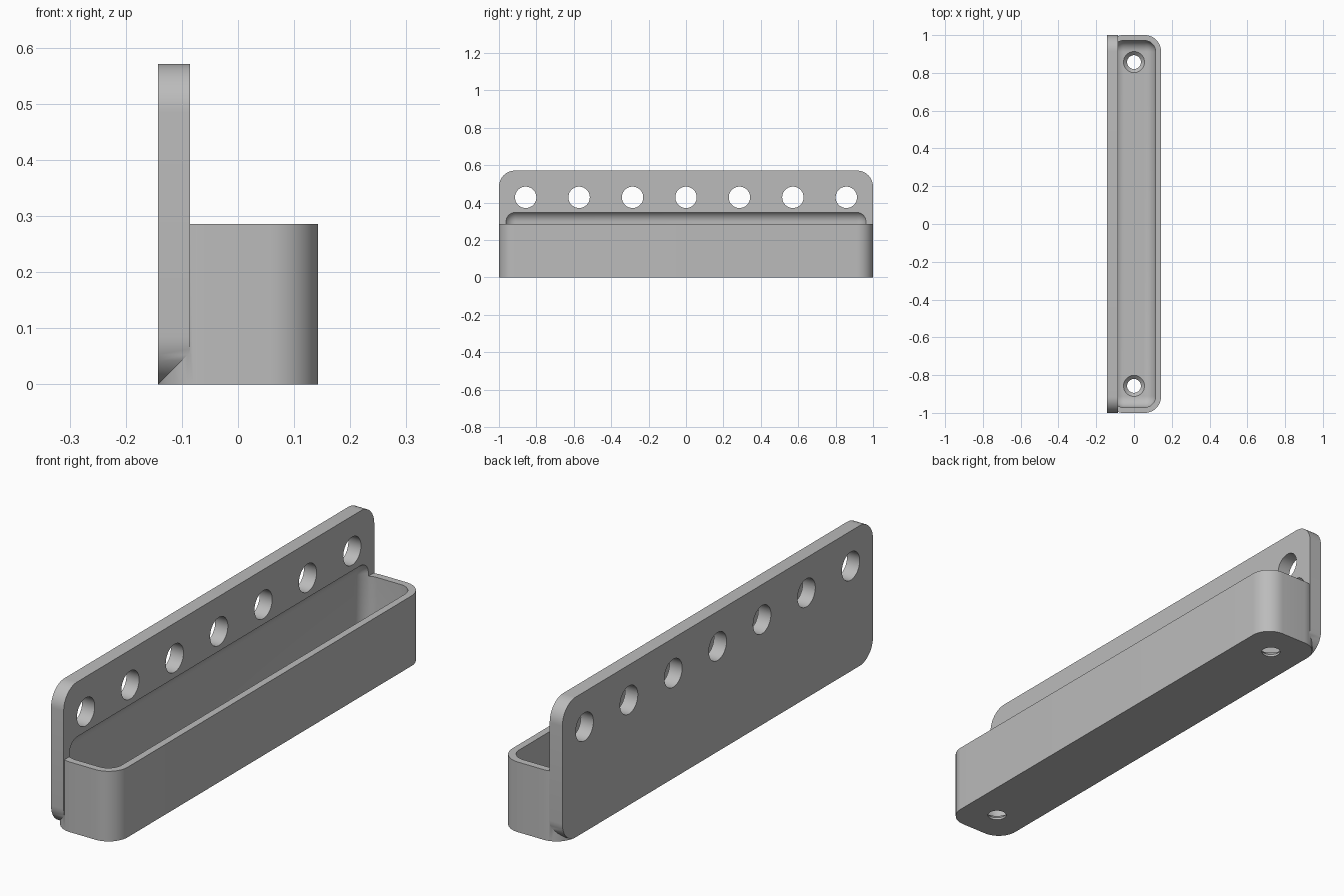
import bpy, bmesh
from math import pi
from mathutils import Matrix, Vector

cube = bpy.data.objects.get("Cube")
if cube:
    bpy.data.objects.remove(cube, do_unlink=True)

MM = 1 / 35          # design unit: the holder is 70 units long
SEG = 12

grey = bpy.data.materials.new("plain grey")
grey.use_nodes = True
grey.diffuse_color = (0.5, 0.5, 0.5, 1)
grey.node_tree.nodes["Principled BSDF"].inputs["Base Color"].default_value = (0.5, 0.5, 0.5, 1)


def add_object(name, bm):
    bmesh.ops.recalc_face_normals(bm, faces=bm.faces[:])
    mesh = bpy.data.meshes.new(name)
    bm.to_mesh(mesh)
    bm.free()
    mesh.materials.append(grey)
    obj = bpy.data.objects.new(name, mesh)
    bpy.context.collection.objects.link(obj)
    return obj


def rounded_box(name, low, high, radius, axis=None):
    """Box with the edges along one axis rounded, or all edges if axis is None."""
    low, high = Vector(low) * MM, Vector(high) * MM
    bm = bmesh.new()
    bmesh.ops.create_cube(bm, size=1)
    for v in bm.verts:
        v.co = Vector([(l + h) / 2 + c * (h - l) for l, h, c in zip(low, high, v.co)])
    edges = [e for e in bm.edges if axis is None
             or abs((e.verts[0].co - e.verts[1].co).normalized()[axis]) > 0.9]
    bmesh.ops.bevel(bm, geom=edges, offset=radius * MM, segments=SEG,
                    profile=0.5, affect='EDGES')
    return add_object(name, bm)


def round_cutter(name, centre, r_low, r_high, depth, turn=0):
    bm = bmesh.new()
    place = Matrix.Translation(Vector(centre) * MM) @ Matrix.Rotation(turn, 4, 'Y')
    bmesh.ops.create_cone(bm, cap_ends=True, segments=48, radius1=r_low * MM,
                          radius2=r_high * MM, depth=depth * MM, matrix=place)
    return add_object(name, bm)


def combine(target, other, operation):
    """Apply a boolean and discard the helper."""
    other.hide_render = True
    mod = target.modifiers.new("combine", 'BOOLEAN')
    mod.operation = operation
    mod.solver = 'EXACT'
    mod.object = other
    bpy.ops.object.select_all(action='DESELECT')
    bpy.context.view_layer.objects.active = target
    target.select_set(True)
    bpy.ops.object.modifier_apply(modifier=mod.name)
    bpy.data.objects.remove(other, do_unlink=True)


# Back plate with rounded corners, joined to the tray body
holder = rounded_box("tray_with_back_plate", (-5, -35, 0), (-3, 35, 20), 3, axis=0)
body = rounded_box("tray_body", (-5, -35, 0), (5, 35, 10), 3, axis=2)
combine(holder, body, 'UNION')

# Hollow, which also scoops into the plate
hollow = rounded_box("hollow_cutter", (-4, -34, 1), (4, 34, 12.5), 2.1)
combine(holder, hollow, 'DIFFERENCE')

# Row of holes through the plate
for i in range(-3, 4):
    hole = round_cutter("plate_hole_cutter", (-4, i * 10, 15), 2, 2, 6, pi / 2)
    combine(holder, hole, 'DIFFERENCE')

# Countersunk screw holes in the floor
for side in (-1, 1):
    shaft = round_cutter("screw_hole_cutter", (0, side * 30, 0), 1.28, 1.28, 6)
    combine(holder, shaft, 'DIFFERENCE')
    sink = round_cutter("countersink_cutter", (0, side * 30, 0.9), 1.05, 2.65, 1.6)
    combine(holder, sink, 'DIFFERENCE')

bpy.ops.object.shade_smooth_by_angle(angle=pi / 6)
